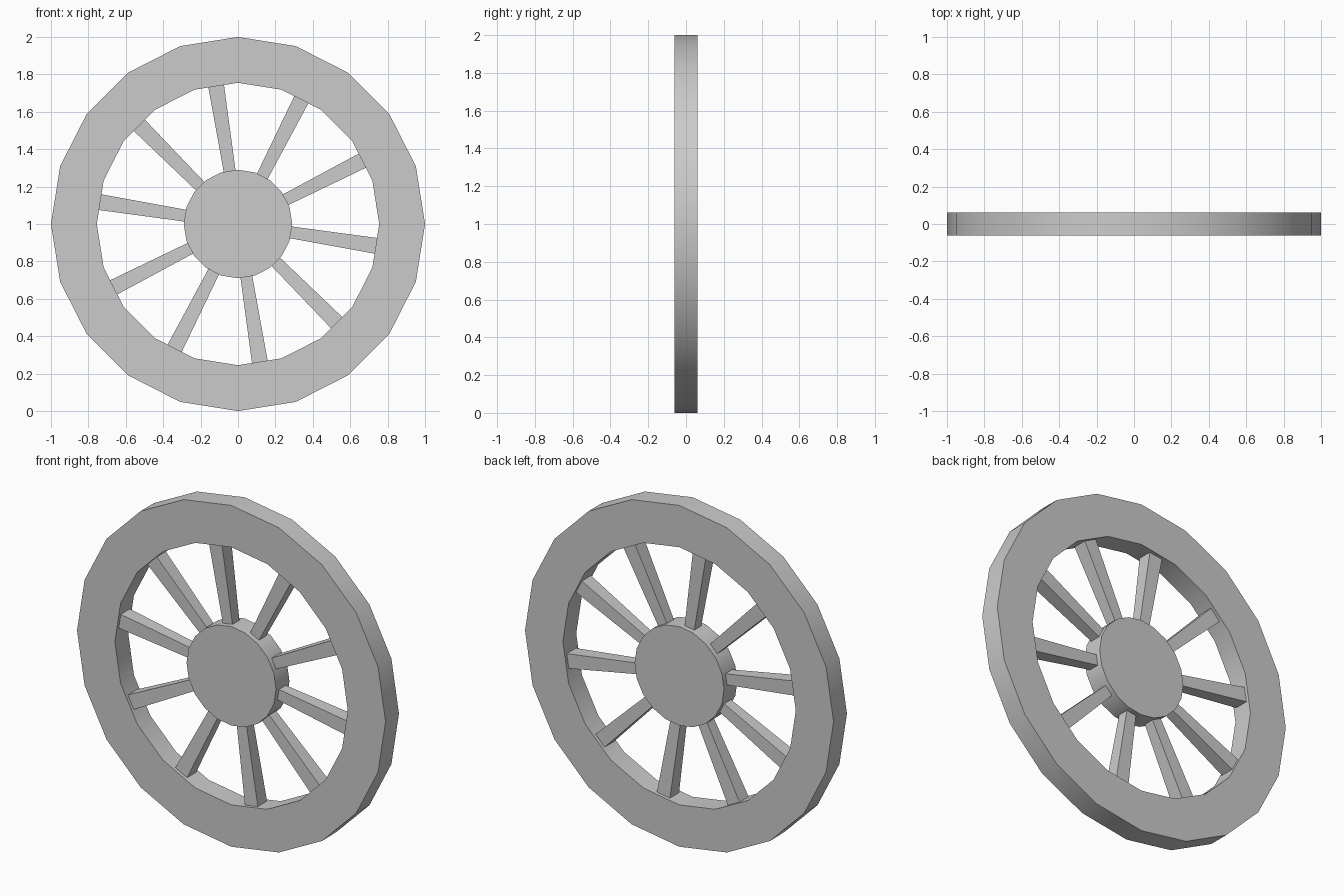
import bpy, bmesh
from math import cos, sin, pi, radians

if "Cube" in bpy.data.objects:
    bpy.data.objects.remove(bpy.data.objects["Cube"])

SIDES, HALF_DEPTH, CENTRE = 20, 0.062, (0, 0, 1)


def add_object(name, bm):
    bmesh.ops.recalc_face_normals(bm, faces=bm.faces)
    mesh = bpy.data.meshes.new(name)
    bm.to_mesh(mesh)
    bm.free()
    obj = bpy.data.objects.new(name, mesh)
    obj.location = CENTRE
    bpy.context.collection.objects.link(obj)
    return obj


def ring(bm, radius, y):
    return [bm.verts.new((radius * cos(2 * pi * i / SIDES), y, radius * sin(2 * pi * i / SIDES)))
            for i in range(SIDES)]


def bridge(bm, a, b):
    n = len(a)
    for i in range(n):
        j = (i + 1) % n
        bm.faces.new((a[i], a[j], b[j], b[i]))


def smooth(obj):
    bpy.ops.object.select_all(action='DESELECT')
    obj.select_set(True)
    bpy.context.view_layer.objects.active = obj
    bpy.ops.object.shade_smooth_by_angle(angle=radians(30))


# Rim: rectangular section swept round 20 sides
bm = bmesh.new()
loops = [ring(bm, r, y) for r, y in ((1.0, -HALF_DEPTH), (1.0, HALF_DEPTH),
                                     (0.755, HALF_DEPTH), (0.755, -HALF_DEPTH))]
for k in range(4):
    bridge(bm, loops[k], loops[(k + 1) % 4])
smooth(add_object("rim", bm))

# Hub: solid disc flush with the rim
bm = bmesh.new()
front, back = ring(bm, 0.29, -HALF_DEPTH), ring(bm, 0.29, HALF_DEPTH)
bridge(bm, front, back)
bm.faces.new(front)
bm.faces.new(back)
smooth(add_object("hub", bm))

# Spokes: square bars widening towards the rim, sharing one mesh
bm = bmesh.new()
ends = [[bm.verts.new((x, h * sy, h * sz)) for sy, sz in ((-1, -1), (1, -1), (1, 1), (-1, 1))]
        for x, h in ((0.27, 0.0315), (0.75, 0.0425))]
bridge(bm, *ends)
for end in ends:
    bm.faces.new(end)
spoke = add_object("spoke", bm)
for i in range(10):
    obj = spoke if i == 0 else spoke.copy()
    if i:
        bpy.context.collection.objects.link(obj)
    obj.name = f"spoke_{i + 1}"
    obj.rotation_euler.y = radians(9 + 36 * i)
